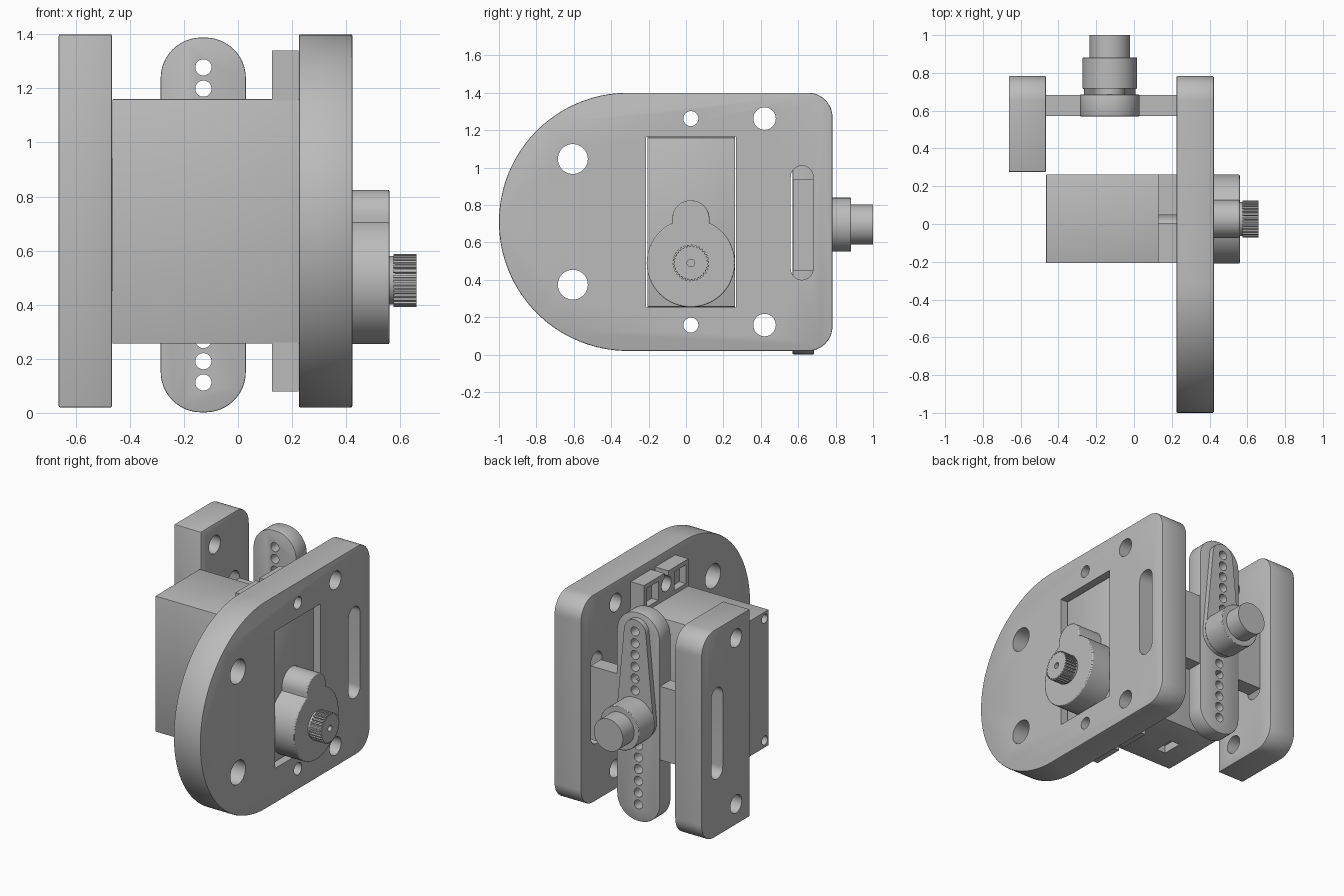
import bpy, bmesh
from math import sin, cos, pi, asin, radians

cube = bpy.data.objects.get("Cube")
if cube:
    bpy.data.objects.remove(cube, do_unlink=True)

grey = bpy.data.materials.new("light_grey")
grey.use_nodes = True
colour = (0.5, 0.5, 0.5, 1)
grey.diffuse_color = colour
grey.node_tree.nodes["Principled BSDF"].inputs["Base Color"].default_value = colour
parts = []


# Outline helpers: each returns a counter-clockwise list of 2D points
def arc(u, v, r, start, end, n):
    return [(u + r * cos(start + (end - start) * i / n),
             v + r * sin(start + (end - start) * i / n)) for i in range(n + 1)]


def circle(u, v, r, n=48):
    return arc(u, v, r, 0, 2 * pi, n)[:-1]


def rect(u0, u1, v0, v1):
    return [(u0, v0), (u1, v0), (u1, v1), (u0, v1)]


def rounded(u0, u1, v0, v1, low_r, high_r):
    """Rectangle with one corner radius at u0 and another at u1."""
    pts = []
    corners = ((u0, v0, low_r, 1, 1, pi), (u1, v0, high_r, -1, 1, 1.5 * pi),
               (u1, v1, high_r, -1, -1, 0), (u0, v1, low_r, 1, -1, pi / 2))
    for u, v, r, su, sv, a in corners:
        n = 32 if r > 0.3 else 12
        pts += arc(u + su * r, v + sv * r, r, a, a + pi / 2, n) if r else [(u, v)]
    return pts


def tapered(u, v0, r0, v1, r1):
    a = asin((r0 - r1) / (v1 - v0))
    return arc(u, v1, r1, a, pi - a, 20) + arc(u, v0, r0, pi - a, 2 * pi + a, 30)


# Extrude an outline along x (outline in y, z) or along y (outline in x, z)
def prism(name, outline, lo, hi, axis="x", bevel=0, part=True):
    bm = bmesh.new()
    verts = [bm.verts.new((lo, u, v) if axis == "x" else (u, lo, v)) for u, v in outline]
    bmesh.ops.remove_doubles(bm, verts=verts, dist=0.0005)
    face = bm.faces.new([v for v in verts if v.is_valid])
    moved = bmesh.ops.extrude_face_region(bm, geom=[face])["geom"]
    step = (hi - lo, 0, 0) if axis == "x" else (0, hi - lo, 0)
    bmesh.ops.translate(bm, vec=step, verts=[g for g in moved if isinstance(g, bmesh.types.BMVert)])
    bmesh.ops.recalc_face_normals(bm, faces=bm.faces)
    mesh = bpy.data.meshes.new(name)
    bm.to_mesh(mesh)
    bm.free()
    obj = bpy.data.objects.new(name, mesh)
    bpy.context.collection.objects.link(obj)
    if bevel:
        mod = obj.modifiers.new("edge", "BEVEL")
        mod.width, mod.segments = bevel, 2
        mod.limit_method, mod.angle_limit = "ANGLE", radians(60)
    if part:
        mesh.materials.append(grey)
        parts.append(obj)
    return obj


# Subtract prisms, each given as (outline, lo, hi)
def cut(obj, holes, axis="x"):
    cutters = []
    for outline, lo, hi in holes:
        cutter = prism("cutter", outline, lo, hi, axis, part=False)
        cutter.hide_render = True
        mod = obj.modifiers.new("cut", "BOOLEAN")
        mod.operation, mod.solver, mod.object = "DIFFERENCE", "EXACT", cutter
        cutters.append(cutter)
    graph = bpy.context.evaluated_depsgraph_get()
    graph.update()
    mesh = bpy.data.meshes.new_from_object(obj.evaluated_get(graph))
    obj.modifiers.clear()
    obj.data = mesh
    mesh.materials.clear()
    mesh.materials.append(grey)
    for cutter in cutters:
        bpy.data.objects.remove(cutter, do_unlink=True)


MID = 0.71            # height of the plate centre line
SY = 0.026            # servo centre line in y
AX = 0.49             # height of the output shaft
HX, HZ = -0.128, 0.695  # horn centre

# Side plates with mounting holes and a slot for the cross bar
shared = [circle(0.42, MID + s * 0.552, 0.06) for s in (-1, 1)]
shared.append(rounded(0.56, 0.68, 0.4, 1.01, 0.0599, 0.0599))
right_holes = list(shared)
for s in (-1, 1):
    right_holes.append(circle(-0.605, MID + s * 0.336, 0.08))
    right_holes.append(circle(SY, MID + s * 0.552, 0.04))
right_holes.append(rect(-0.213, 0.266, 0.252, 1.165))

right_plate = prism("right_plate", rounded(-1, 0.783, 0.02, 1.4, 0.69, 0.13), 0.225, 0.423, bevel=0.006)
cut(right_plate, [(h, 0.1, 0.6) for h in right_holes])
left_plate = prism("left_plate", rounded(0.275, 0.783, 0.02, 1.4, 0, 0.13), -0.663, -0.466, bevel=0.006)
cut(left_plate, [(h, -0.8, -0.3) for h in shared])

# Servo body with corner screw holes and a cable opening underneath
servo_body = prism("servo_body", rect(-0.207, 0.262, 0.256, 1.16), -0.465, 0.376, bevel=0.004)
pockets = [(circle(SY + sy * 0.19, MID + sz * 0.405, 0.03, 20), -0.6, -0.42)
           for sy in (-1, 1) for sz in (-1, 1)]
pockets.append((rect(-0.07, 0.07, 0.2, 0.31), -0.315, -0.245))
cut(servo_body, pockets)

# Mounting ears with open screw slots and relief pockets at the rear
for s, name in ((-1, "lower_ear"), (1, "upper_ear")):
    def span(a, b):
        return sorted((MID + s * a, MID + s * b))
    ear = prism(name, rect(-0.207, 0.262, *span(0.44, 0.63)), 0.126, 0.224)
    openings = [(circle(SY, MID + s * 0.552, 0.05, 32), 0, 0.3),
                (rect(SY - 0.022, SY + 0.022, *span(0.552, 0.7)), 0, 0.3)]
    for side in (-1, 1):
        ys = sorted((SY + side * 0.085, SY + side * 0.205))
        openings.append((rect(*ys, *span(0.475, 0.6)), 0, 0.175))
    cut(ear, openings)

# Gear housing and splined output shaft
prism("gear_housing", circle(SY, AX, 0.236, 64), 0.36, 0.56, bevel=0.006)
prism("housing_lobe", rounded(SY - 0.1, SY + 0.1, AX, 0.825, 0.0999, 0.0999), 0.36, 0.56, bevel=0.006)
prism("shaft_collar", circle(SY, AX, 0.09), 0.55, 0.58)
teeth = []
for i in range(30):
    for k, r in ((0, 0.098), (0.45, 0.098), (0.55, 0.088), (0.9, 0.088)):
        a = 2 * pi * (i + k) / 30
        teeth.append((SY + r * cos(a), AX + r * sin(a)))
shaft = prism("output_shaft", teeth, 0.575, 0.66)
cut(shaft, [(circle(SY, AX, 0.02, 20), 0.61, 0.7)])

# Cross bar joining the two plates
horn_holes = [(circle(HX, HZ + s * (0.19 + 0.0785 * i), 0.03, 24), 0.4, 0.85)
              for s in (-1, 1) for i in range(6)]
inner = [h for i, h in enumerate(horn_holes) if i % 6 == 0]
cross_bar = prism("cross_bar", rect(-0.466, 0.225, 0.45, 0.94), 0.573, 0.682, "y")
cut(cross_bar, inner, "y")

# Horn carrier, horn arm and stepped pivot
horn_plate = prism("horn_plate", rounded(-0.286, 0.029, 0.002, 1.388, 0.15, 0.15), 0.57, 0.685, "y", bevel=0.004)
cut(horn_plate, horn_holes, "y")
horn_arm = prism("horn_arm", tapered(HX, HZ, 0.136, 1.275, 0.08), 0.68, 0.72, "y")
cut(horn_arm, horn_holes, "y")
prism("horn_hub", circle(HX, HZ, 0.144, 64), 0.715, 0.882, "y", bevel=0.004)
prism("pivot_pin", circle(HX, HZ, 0.107, 64), 0.87, 1.0, "y")

# Smooth the curved walls, keep hard edges
bpy.ops.object.select_all(action="DESELECT")
for obj in parts:
    obj.select_set(True)
bpy.context.view_layer.objects.active = parts[0]
bpy.ops.object.shade_smooth_by_angle(angle=radians(30))
